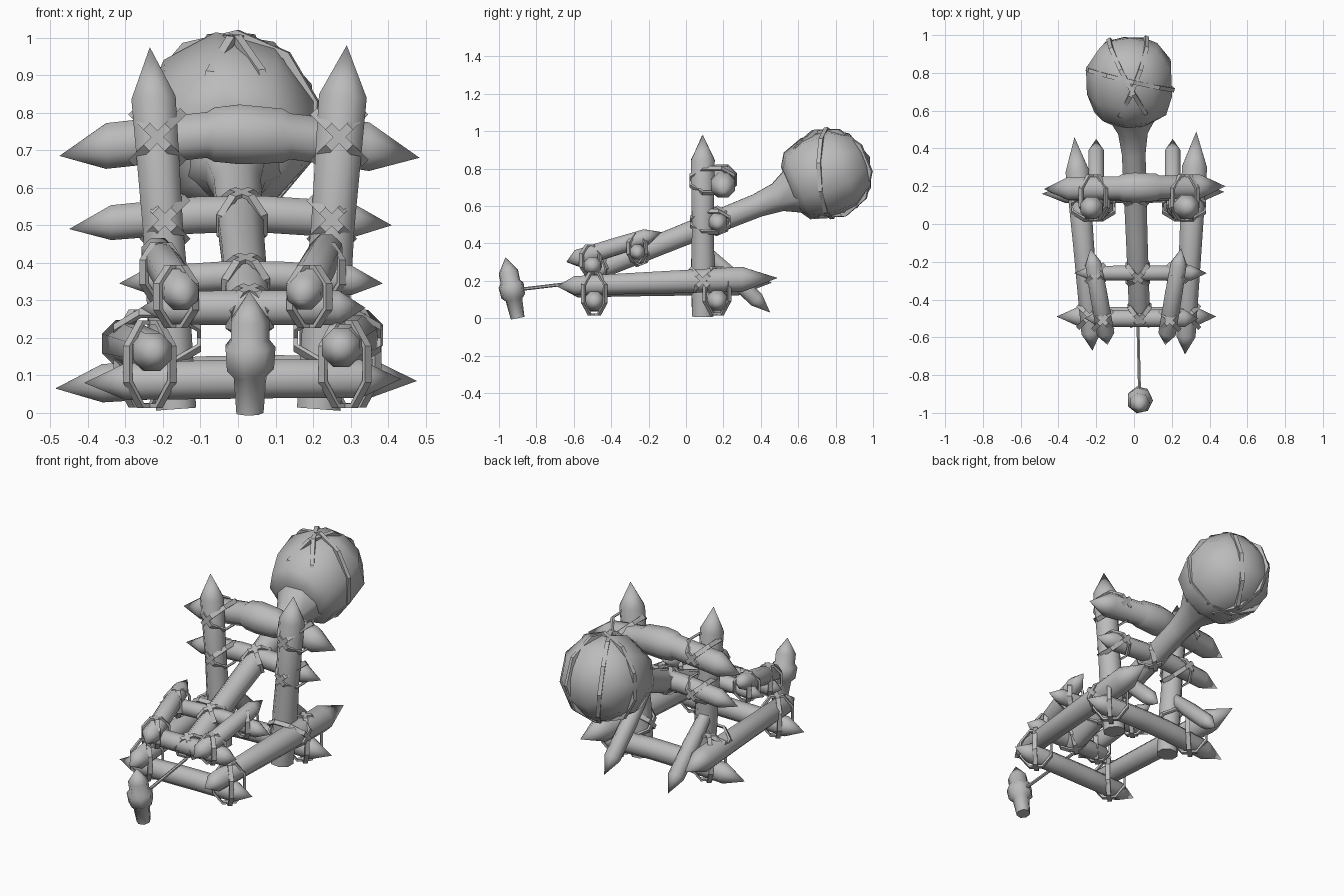
import bpy, bmesh, math
from mathutils import Vector as V

cube = bpy.data.objects.get("Cube")
if cube:
    bpy.data.objects.remove(cube)

GREY = (0.5, 0.5, 0.5, 1)
mat = bpy.data.materials.new("plain grey")
mat.use_nodes = True
mat.diffuse_color = GREY
mat.node_tree.nodes["Principled BSDF"].inputs["Base Color"].default_value = GREY


def finish(name, bm, angle):
    bmesh.ops.recalc_face_normals(bm, faces=bm.faces)
    mesh = bpy.data.meshes.new(name)
    bm.to_mesh(mesh)
    bm.free()
    mesh.materials.append(mat)
    ob = bpy.data.objects.new(name, mesh)
    bpy.context.collection.objects.link(ob)
    bpy.ops.object.select_all(action='DESELECT')
    ob.select_set(True)
    bpy.context.view_layer.objects.active = ob
    bpy.ops.object.shade_smooth_by_angle(angle=math.radians(angle))
    return ob


def log(name, a, b, profile, bow=0.0, sides=8):
    """Round timber from a to b; profile holds (fraction, radius), bow lifts the middle."""
    a, b = V(a), V(b)
    d = (b - a).normalized()
    side = d.cross(V((0, 0, 1)) if abs(d.z) < 0.8 else V((0, 1, 0))).normalized()
    up = side.cross(d)
    bm = bmesh.new()
    rings = []
    for t, r in profile:
        c = a.lerp(b, t) + V((0, 0, bow * 4 * t * (1 - t)))
        if r == 0:
            rings.append([bm.verts.new(c)])
        else:
            turn = [2 * math.pi * (k + 0.5) / sides for k in range(sides)]
            rings.append([bm.verts.new(c + (side * math.cos(q) + up * math.sin(q)) * r) for q in turn])
    for lo, hi in zip(rings, rings[1:]):
        for k in range(sides):
            j = (k + 1) % sides
            if len(lo) == 1:
                bm.faces.new((lo[0], hi[k], hi[j]))
            elif len(hi) == 1:
                bm.faces.new((lo[k], lo[j], hi[0]))
            else:
                bm.faces.new((lo[k], lo[j], hi[j], hi[k]))
    for end in (rings[0], rings[-1]):
        if len(end) > 1:
            bm.faces.new(end)
    return finish(name, bm, 55)


def spiked(r, tip=0.13, mid=None):
    """Timber profile pointed at both ends."""
    m = mid or r
    return [(0, 0), (tip, r * 0.95), (0.4, m), (0.6, m), (1 - tip, r), (1, 0)]


def loop(name, centre, u, v, ru, rv, width=0.012, thick=0.006, sides=8):
    """Closed strap of flat section lying in the plane of u and v."""
    centre, u, v = V(centre), V(u).normalized(), V(v).normalized()
    n = u.cross(v).normalized()
    bm = bmesh.new()
    rings = []
    for k in range(sides):
        q = 2 * math.pi * (k + 0.5) / sides
        out = u * math.cos(q) * ru + v * math.sin(q) * rv
        o = out.normalized() * thick
        rings.append([bm.verts.new(centre + out + o * s + n * width * w)
                      for s, w in ((-1, -1), (1, -1), (1, 1), (-1, 1))])
    for k in range(sides):
        p, q = rings[k], rings[(k + 1) % sides]
        for j in range(4):
            i = (j + 1) % 4
            bm.faces.new((p[j], p[i], q[i], q[j]))
    return finish(name, bm, 30)


def lashing(name, centre, d1, d2, across, deep):
    """Two crossed straps binding timbers that run along d1 and d2."""
    d1, d2 = V(d1).normalized(), V(d2).normalized()
    n = d1.cross(d2)
    for tag, diag in (("a", d1 + d2), ("b", d1 - d2)):
        loop(f"{name}_{tag}", centre, diag, n, across, deep)


X, Y, Z = V((1, 0, 0)), V((0, 1, 0)), V((0, 0, 1))

# Base frame: two long rails on two ground beams
log("left_rail", (0.27, -0.69, 0.17), (0.33, 0.49, 0.215),
    [(0, 0), (0.08, 0.055), (0.5, 0.065), (0.84, 0.072), (1, 0)])
log("right_rail", (-0.22, -0.67, 0.16), (-0.315, 0.46, 0.19),
    [(0, 0), (0.08, 0.055), (0.5, 0.06), (0.84, 0.068), (1, 0)])
log("front_ground_beam", (-0.41, -0.49, 0.08), (0.435, -0.49, 0.09), spiked(0.056), 0.005)
log("rear_ground_beam", (-0.487, 0.16, 0.065), (0.477, 0.17, 0.085), spiked(0.058), 0.025)

# Uprights, pointed on top and cut flat below
post = [(0, 0.058), (0.3, 0.062), (0.5, 0.058), (0.86, 0.064), (1, 0)]
log("right_post", (-0.165, 0.085, 0.01), (-0.235, 0.085, 0.975), post)
log("left_post", (0.215, 0.09, 0.01), (0.29, 0.09, 0.98), [(t, r * 1.08) for t, r in post])

# Rear braces leaning on the uprights
for name, x in (("right_brace", -0.2), ("left_brace", 0.205)):
    log(name, (x, 0.09, 0.37), (x, 0.45, 0.03),
        [(0, 0.035), (0.4, 0.045), (0.8, 0.045), (1, 0)])

# Cross beams of the upright frame; the top one is padded
log("top_beam", (-0.476, 0.185, 0.685), (0.484, 0.2, 0.68),
    [(0, 0), (0.13, 0.066), (0.41, 0.066), (0.43, 0.078), (0.5, 0.086),
     (0.62, 0.078), (0.64, 0.066), (0.86, 0.07), (1, 0)], 0.06)
log("middle_beam", (-0.45, 0.17, 0.49), (0.41, 0.17, 0.50), spiked(0.053), 0.035)

# Low cradle at the front
log("cradle_rear_beam", (-0.317, -0.26, 0.345), (0.386, -0.26, 0.345), spiked(0.043, 0.12), 0.02)
log("cradle_front_beam", (-0.26, -0.5, 0.28), (0.34, -0.5, 0.28), spiked(0.05, 0.12))
for name, near, far in (("right_cradle_rail", (-0.14, -0.64, 0.3), (-0.23, -0.13, 0.45)),
                        ("left_cradle_rail", (0.165, -0.64, 0.3), (0.25, -0.13, 0.46))):
    log(name, near, far, [(0, 0), (0.12, 0.05), (0.5, 0.05), (0.84, 0.046), (1, 0)])

# Throwing arm with a flared socket
foot, head = V((0.03, -0.5, 0.25)), V((-0.01, 0.6, 0.69))
log("throwing_arm", foot, head,
    [(0, 0.045), (0.05, 0.06), (0.4, 0.062), (0.8, 0.068), (0.9, 0.085), (1, 0.15)])

# Boulder and the ropes tied round it
aim = (head - foot).normalized()
core = V((-0.02, 0.765, 0.775))
log("boulder", core - aim * 0.225, core + aim * 0.235,
    [(0, 0.13), (0.09, 0.195), (0.33, 0.232), (0.65, 0.232), (0.88, 0.16), (1, 0)], 0, 9)
rise = X.cross(aim).normalized()
for k, (u, v) in enumerate(((aim + X * 0.45, rise), (aim - X * 0.5, rise + X * 0.1),
                            (X - aim * 0.25, rise + aim * 0.35))):
    u = u.normalized()
    loop(f"boulder_rope_{k}", core, u, v - u * v.dot(u), 0.236, 0.236, 0.011, 0.011, 10)

# Ground stake and its tether
log("stake", (0.03, -0.9, 0.0), (0.03, -0.965, 0.325),
    [(0, 0.038), (0.3, 0.046), (0.36, 0.066), (0.54, 0.07), (0.6, 0.054), (0.76, 0.054), (1, 0)], 0, 7)
log("tether", (0.03, -0.92, 0.15), (0.02, -0.5, 0.2), [(0, 0.009), (1, 0.009)], -0.005, 6)

# Lashings where timbers cross
for side, px, rx, cx in (("right", -1, -0.235, -0.165), ("left", 1, 0.285, 0.19)):
    upper, lower = (-0.215, -0.195) if px < 0 else (0.27, 0.25)
    lashing(f"{side}_top_lashing", (upper, 0.14, 0.735), X, Z, 0.1, 0.125)
    lashing(f"{side}_middle_lashing", (lower, 0.13, 0.515), X, Z, 0.085, 0.11)
    lashing(f"{side}_front_lashing", (rx, -0.49, 0.13), X, Y, 0.09, 0.12)
    lashing(f"{side}_rear_lashing", (rx + px * 0.02, 0.165, 0.145), X, Y, 0.1, 0.135)
    lashing(f"{side}_post_lashing", (rx - px * 0.02, 0.09, 0.2), Y, Z, 0.1, 0.12)
    lashing(f"{side}_cradle_front_lashing", (cx, -0.51, 0.31), X, Y, 0.075, 0.085)
    lashing(f"{side}_cradle_rear_lashing", (cx + px * 0.04, -0.26, 0.375), X, Y, 0.07, 0.08)
lashing("arm_middle_lashing", (0.01, 0.165, 0.52), X, aim, 0.085, 0.075)
lashing("arm_rear_lashing", (0.02, -0.26, 0.35), X, aim, 0.08, 0.07)
lashing("arm_front_lashing", (0.03, -0.48, 0.27), X, aim, 0.08, 0.068)
